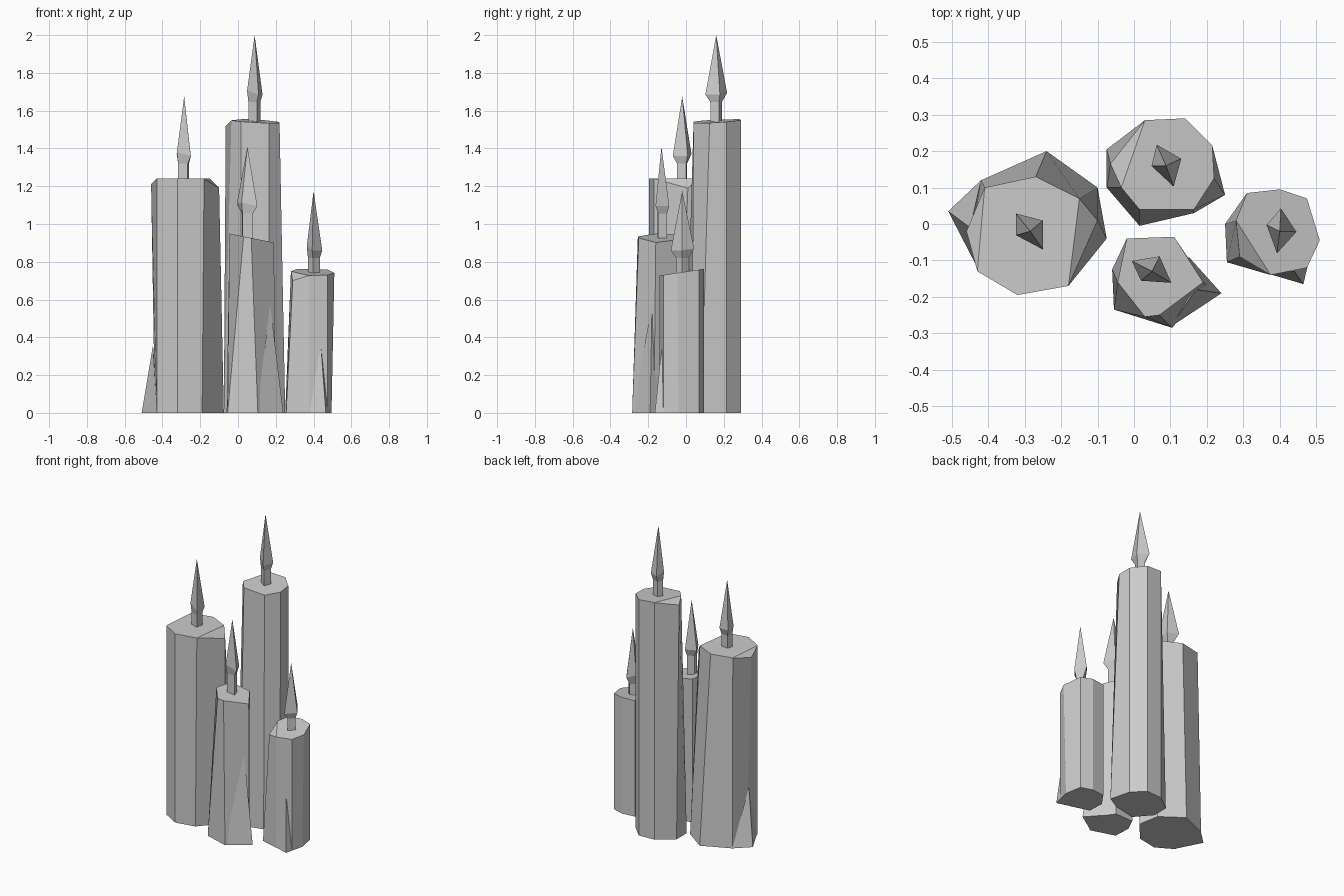
import bpy
import bmesh
from math import cos, sin, radians
from mathutils import Vector

cube = bpy.data.objects.get("Cube")
if cube:
    bpy.data.objects.remove(cube, do_unlink=True)

# One plain colour for everything
grey = bpy.data.materials.new("pale grey")
grey.use_nodes = True
colour = (0.6, 0.6, 0.6, 1)
grey.diffuse_color = colour
for node in grey.node_tree.nodes:
    if node.type == "BSDF_PRINCIPLED":
        node.inputs["Base Color"].default_value = colour
        node.inputs["Roughness"].default_value = 0.8


def finish(bm, name, location):
    """Turn a world-space bmesh into a flat shaded object."""
    bmesh.ops.recalc_face_normals(bm, faces=bm.faces)
    bmesh.ops.translate(bm, verts=bm.verts, vec=-Vector(location))
    mesh = bpy.data.meshes.new(name)
    bm.to_mesh(mesh)
    bm.free()
    mesh.materials.append(grey)
    obj = bpy.data.objects.new(name, mesh)
    obj.location = location
    bpy.context.collection.objects.link(obj)
    return obj


def loft(bm, lower, upper):
    """Join two rings of vertices with side faces."""
    count = len(lower)
    for i in range(count):
        j = (i + 1) % count
        bm.faces.new((lower[i], lower[j], upper[j], upper[i]))


def wax_body(name, centre, height, slope, rim, flared, chipped):
    """Faceted column: flared moves base corners, chipped lowers rim corners."""
    bm = bmesh.new()
    lower, upper = [], []
    for i, (x, y) in enumerate(rim):
        z = height + slope[0] * (x - centre[0]) + slope[1] * (y - centre[1])
        upper.append(bm.verts.new((x, y, chipped.get(i, z))))
        lower.append(bm.verts.new((*flared.get(i, (x, y)), 0)))
    loft(bm, lower, upper)
    bm.faces.new(lower[::-1])
    bm.faces.new([v for i, v in enumerate(upper) if i not in chipped])
    for i in chipped:
        bm.faces.new((upper[i - 1], upper[i], upper[(i + 1) % len(upper)]))
    finish(bm, name + "_wax", (*centre, 0))


def drip_spur(name, left, tip, right, peak):
    """Pointed wedge of wax at the foot of a column."""
    bm = bmesh.new()
    a, b, c = [bm.verts.new((*p, 0)) for p in (left, tip, right)]
    top = bm.verts.new(peak)
    for face in ((a, b, top), (b, c, top), (c, a, top), (a, c, b)):
        bm.faces.new(face)
    finish(bm, name + "_drip", (*tip, 0))


# Angle, radius and lift of the four flame corners
FLAME = ((129, 0.063, 0), (40, 0.046, -0.01), (-55, 0.061, -0.01), (-164, 0.04, 0.01))


def wick_and_flame(name, centre, foot, apex, turn):
    """Square wick carrying a lopsided four-sided flame."""
    def ring(bm, z, radius=None):
        verts = []
        for angle, reach, lift in FLAME:
            a = radians(angle + turn)
            r = radius or reach
            h = z if radius else z + lift
            verts.append(bm.verts.new((centre[0] + r * cos(a), centre[1] + r * sin(a), h)))
        return verts

    neck = apex - 0.355
    bm = bmesh.new()
    lower, upper = ring(bm, foot, 0.033), ring(bm, neck, 0.033)
    loft(bm, lower, upper)
    bm.faces.new(lower)
    bm.faces.new(upper)
    finish(bm, name + "_wick", (*centre, foot))

    bm = bmesh.new()
    lower, middle = ring(bm, neck, 0.033), ring(bm, apex - 0.305)
    loft(bm, lower, middle)
    bm.faces.new(lower)
    tip = bm.verts.new((*centre, apex))
    for i in range(len(middle)):
        bm.faces.new((middle[i - 1], middle[i], tip))
    finish(bm, name + "_flame", (*centre, neck))


# Wide candle on the right-hand side
spot = (-0.285, -0.02)
wax_body("wide_candle", spot, 1.24, (0, 0),
         [(-0.41, 0.1), (-0.27, 0.13), (-0.15, 0.07), (-0.1, 0.01),
          (-0.18, -0.17), (-0.32, -0.195), (-0.43, -0.13), (-0.46, -0.02)],
         {0: (-0.42, 0.12), 1: (-0.24, 0.2), 2: (-0.1, 0.1),
          3: (-0.075, -0.04), 4: (-0.19, -0.17), 7: (-0.44, 0)},
         {3: 1.19, 7: 1.21})
drip_spur("wide_candle", (-0.43, -0.12), (-0.51, 0.035), (-0.42, 0.12), (-0.45, -0.01, 0.36))
wick_and_flame("wide_candle", spot, 1.23, 1.675, 0)

# Tall candle at the back
spot = (0.088, 0.16)
wax_body("tall_candle", spot, 1.545, (-0.06, 0.06),
         [(0.03, 0.285), (0.14, 0.29), (0.215, 0.215), (0.22, 0.125),
          (0.165, 0.04), (0.015, 0.04), (-0.035, 0.1), (-0.065, 0.165)],
         {3: (0.25, 0.08), 4: (0.165, 0.03), 5: (0.015, -0.005),
          6: (-0.075, 0.1), 7: (-0.075, 0.205)},
         {7: 1.52})
wick_and_flame("tall_candle", spot, 1.53, 2.0, -15)

# Slender candle at the front
spot = (0.05, -0.13)
wax_body("front_candle", spot, 0.93, (-0.2, 0),
         [(-0.02, -0.04), (0.11, -0.035), (0.19, -0.16), (0.07, -0.25),
          (0.03, -0.255), (-0.045, -0.16)],
         {2: (0.2, -0.17), 3: (0.105, -0.285), 4: (-0.055, -0.235), 5: (-0.06, -0.125)},
         {})
drip_spur("front_candle", (0.1, -0.283), (0.24, -0.19), (0.15, -0.09), (0.17, -0.18, 0.58))
wick_and_flame("front_candle", spot, 0.91, 1.41, 24)

# Short candle on the left-hand side
spot = (0.4, -0.02)
wax_body("short_candle", spot, 0.745, (0, 0.15),
         [(0.31, 0.085), (0.4, 0.095), (0.475, 0.07), (0.51, -0.045),
          (0.475, -0.12), (0.375, -0.14), (0.29, -0.09), (0.28, 0.01)],
         {3: (0.495, -0.04), 6: (0.255, -0.105), 7: (0.25, 0)},
         {6: 0.7})
drip_spur("short_candle", (0.33, -0.125), (0.465, -0.165), (0.49, -0.06), (0.44, -0.13, 0.34))
wick_and_flame("short_candle", spot, 0.73, 1.175, -42)
